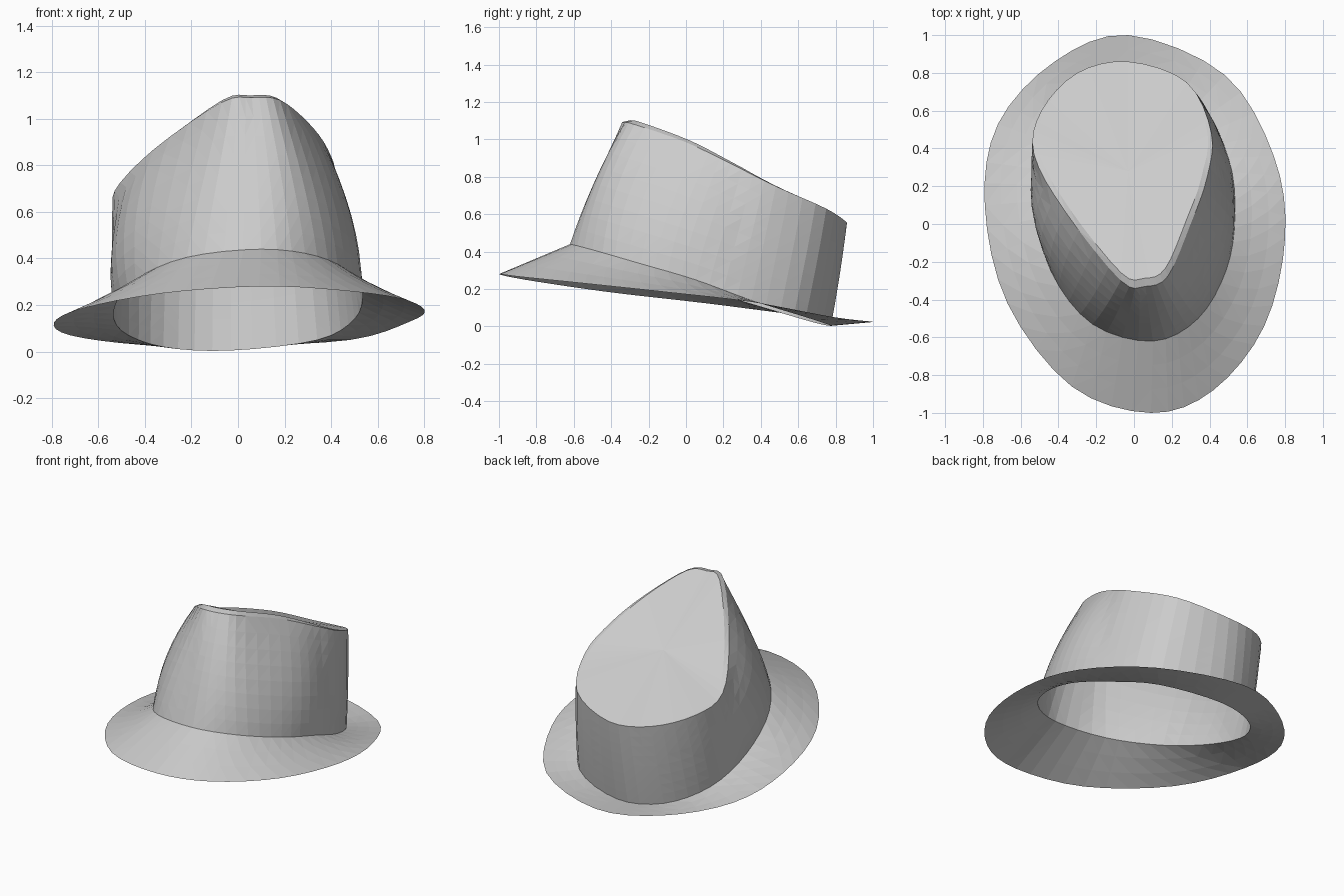
import bpy
import bmesh
from mathutils import Vector

if "Cube" in bpy.data.objects:
    bpy.data.objects.remove(bpy.data.objects["Cube"], do_unlink=True)

STEPS = 4  # samples between neighbouring outline points

# Outlines run from the front, round by the left side, and back again
BRIM_EDGE = [(.09, -1, .28), (.42, -.88, .265), (.69, -.54, .23), (.8, -.07, .18),
             (.74, .36, .13), (.48, .79, .05), (-.03, 1, .025), (-.42, .86, .03),
             (-.72, .53, .07), (-.79, .1, .125), (-.67, -.42, .185), (-.33, -.86, .25)]
CROWN_BASE = [(.1, -.62, .44), (.34, -.5, .41), (.49, -.24, .335), (.535, .05, .25),
              (.5, .35, .14), (.34, .64, .05), (-.03, .775, .005), (-.32, .69, .02),
              (-.5, .45, .09), (-.53, .12, .19), (-.44, -.25, .31), (-.22, -.53, .405)]
CROWN_RIM = [(.06, -.33, 1.09), (.18, -.275, 1.08), (.3, 0, .985), (.385, .24, .87),
             (.41, .48, .75), (.28, .75, .63), (-.03, .86, .555), (-.3, .8, .57),
             (-.49, .6, .62), (-.53, .37, .69), (-.36, .06, .87), (-.07, -.3, 1.07)]
TOP_CENTRE = Vector((-.03, .28, .81))


def smooth_loop(points):
    """Closed Catmull-Rom curve through the points."""
    p = [Vector(q) for q in points]
    n = len(p)
    loop = []
    for i in range(n):
        a, b, c, d = (p[(i + k) % n] for k in (-1, 0, 1, 2))
        for s in range(STEPS):
            t = s / STEPS
            loop.append(b + (c - a) * t / 2
                        + (a - b * 2.5 + c * 2 - d / 2) * t ** 2
                        + (b * 3 - a - c * 3 + d) * t ** 3 / 2)
    return loop


def blend(first, second, t):
    return [a.lerp(b, t) for a, b in zip(first, second)]


def loft(name, rings, material, tip=None):
    """Skin a list of rings, closing the last one to a tip if given."""
    bm = bmesh.new()
    rows = [[bm.verts.new(v) for v in ring] for ring in rings]
    n = len(rows[0])
    for low, high in zip(rows, rows[1:]):
        for i in range(n):
            j = (i + 1) % n
            bm.faces.new((low[i], low[j], high[j], high[i]))
    if tip:
        end = bm.verts.new(tip)
        for i in range(n):
            bm.faces.new((rows[-1][i], rows[-1][(i + 1) % n], end))
    bmesh.ops.triangulate(bm, faces=bm.faces[:])
    mesh = bpy.data.meshes.new(name)
    bm.to_mesh(mesh)
    bm.free()
    mesh.materials.append(material)
    obj = bpy.data.objects.new(name, mesh)
    bpy.context.collection.objects.link(obj)


felt = bpy.data.materials.new("grey felt")
felt.use_nodes = True
felt.diffuse_color = (.6, .6, .6, 1)
felt.node_tree.nodes["Principled BSDF"].inputs["Base Color"].default_value = (.6, .6, .6, 1)

edge, base, rim = (smooth_loop(o) for o in (BRIM_EDGE, CROWN_BASE, CROWN_RIM))

# Brim: a sloping sheet from the outer edge to the foot of the crown
loft("brim", [blend(edge, base, k / 3) for k in range(4)], felt)

# Crown wall: swells outward at the two front corners
wall = []
for k in range(9):
    t = k / 8
    ring = []
    for v in blend(base, rim, t):
        out = Vector((v.x - TOP_CENTRE.x, v.y - TOP_CENTRE.y, 0)).normalized()
        corner = abs(out.x) * max(0, -out.y)
        ring.append(v + out * (.02 + .38 * corner) * t * (1 - t))
    wall.append(ring)
loft("crown_wall", wall, felt)

# Crown top: narrow bevel that fades toward the back, then a shallow dish
bevel = []
for v in rim:
    front = min(1, max(0, (.8 - v.y) / .5))
    inner = v.lerp(TOP_CENTRE, .07 * front)
    bevel.append(Vector((inner.x, inner.y, v.z + .01 * front)))
dish = [blend(bevel, [TOP_CENTRE] * len(bevel), k / 4) for k in range(4)]
loft("crown_top", [rim] + dish, felt, TOP_CENTRE)
